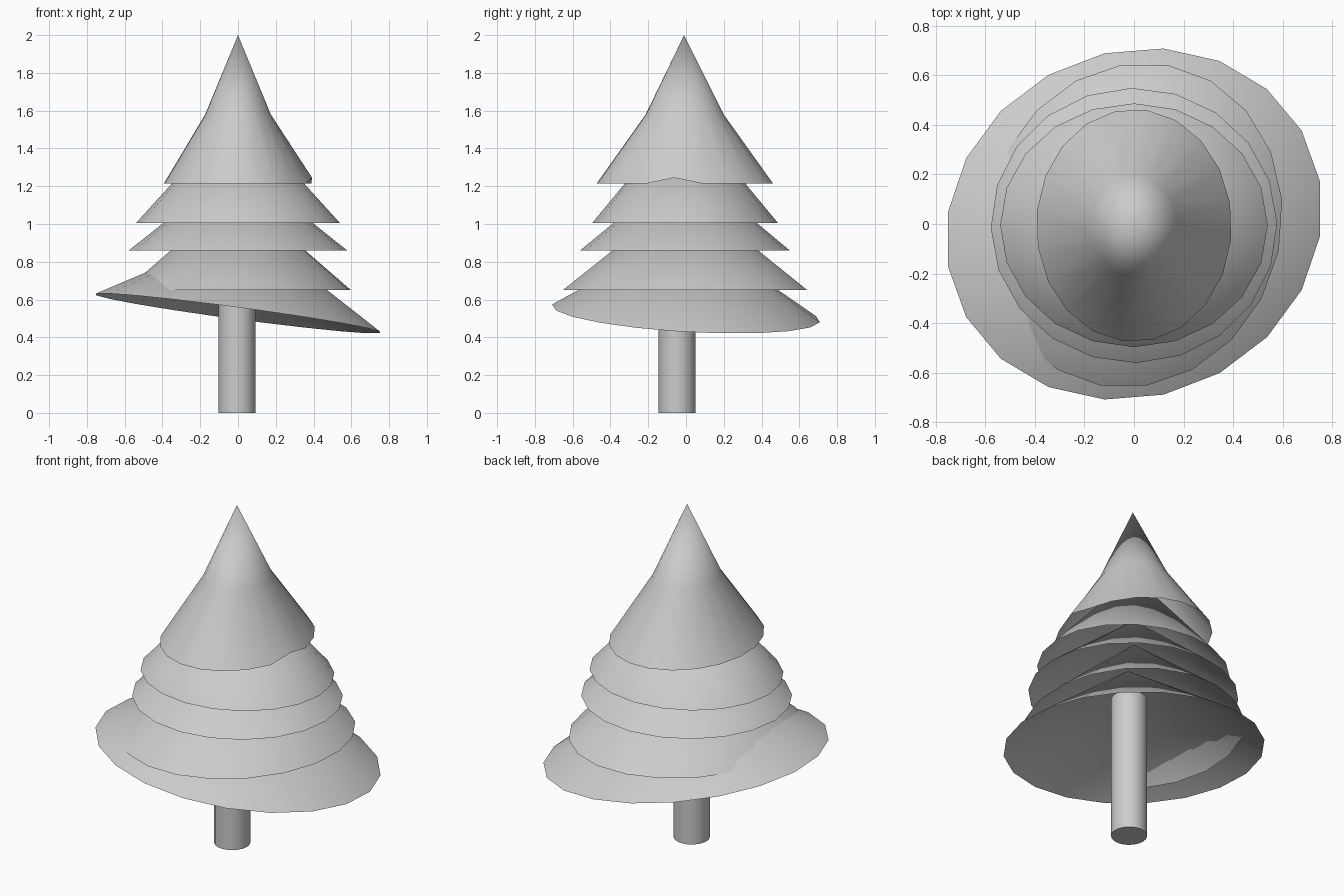
import bpy
import bmesh
from math import sin, cos, radians
from mathutils import Vector

SIDES = 20

cube = bpy.data.objects.get("Cube")
if cube:
    bpy.data.objects.remove(cube)

# One flat colour for the whole tree
grey = bpy.data.materials.new("light_grey")
grey.use_nodes = True
colour = (0.6, 0.6, 0.6, 1)
grey.diffuse_color = colour
grey.node_tree.nodes["Principled BSDF"].inputs["Base Color"].default_value = colour


def ring(bm, centre, rx, ry, turn=0, skew=0, tilt=(0, 0)):
    """Oval ring of vertices; tilt is the rise of its plane along x and y."""
    verts = []
    for k in range(SIDES):
        t = radians(turn + k * 360 / SIDES)
        x, y = rx * cos(t), ry * sin(t + radians(skew))
        z = tilt[0] * x + tilt[1] * y
        verts.append(bm.verts.new(Vector(centre) + Vector((x, y, z))))
    return verts


def bridge(bm, lower, upper):
    for k in range(SIDES):
        n = (k + 1) % SIDES
        bm.faces.new((lower[k], lower[n], upper[n], upper[k]))


def fan(bm, rim, tip):
    point = bm.verts.new(tip)
    for k in range(SIDES):
        bm.faces.new((rim[k], rim[(k + 1) % SIDES], point))


def finish(bm, name):
    mesh = bpy.data.meshes.new(name)
    for face in bm.faces:
        face.smooth = True
    bm.to_mesh(mesh)
    bm.free()
    mesh.materials.append(grey)
    obj = bpy.data.objects.new(name, mesh)
    bpy.context.collection.objects.link(obj)
    return obj


# Lower branches: open cones, the lowest one tilted
tiers = {
    "lowest_branches": dict(centre=(0, 0, 0.527), rx=0.76, ry=0.71, turn=9, skew=5,
                            tilt=(-0.13, -0.045), tip=(0.058, 0.02, 0.975)),
    "lower_branches": dict(centre=(0, -0.005, 0.65), rx=0.6, ry=0.655, turn=5, skew=4,
                           tip=(0, 0, 1.17)),
    "middle_branches": dict(centre=(0, -0.006, 0.86), rx=0.578, ry=0.555, turn=1,
                            tip=(0, 0, 1.32)),
    "upper_branches": dict(centre=(0, -0.005, 1.005), rx=0.54, ry=0.492,
                           tip=(0, -0.005, 1.6)),
}
for name, spec in tiers.items():
    bm = bmesh.new()
    tip = spec.pop("tip")
    fan(bm, ring(bm, **spec), tip)
    finish(bm, name)

# Top branches: two slopes, with one rim corner lifted
bm = bmesh.new()
rim = ring(bm, (0, -0.006, 1.215), 0.395, 0.47, turn=-7)
waist = ring(bm, (0, -0.007, 1.58), 0.175, 0.208, turn=-7)
rim[0].co.z += 0.03
bridge(bm, rim, waist)
fan(bm, waist, (0, -0.01, 2))
finish(bm, "top_branches")

# Trunk, with a flat foot
bm = bmesh.new()
foot = ring(bm, (-0.005, -0.047, 0), 0.098, 0.098)
head = ring(bm, (-0.005, -0.047, 0.85), 0.098, 0.098)
bridge(bm, foot, head)
bm.faces.new(foot[::-1])
bm.faces.new(head)
for edge in bm.edges:
    edge.smooth = len({len(f.verts) for f in edge.link_faces}) == 1
finish(bm, "trunk")
